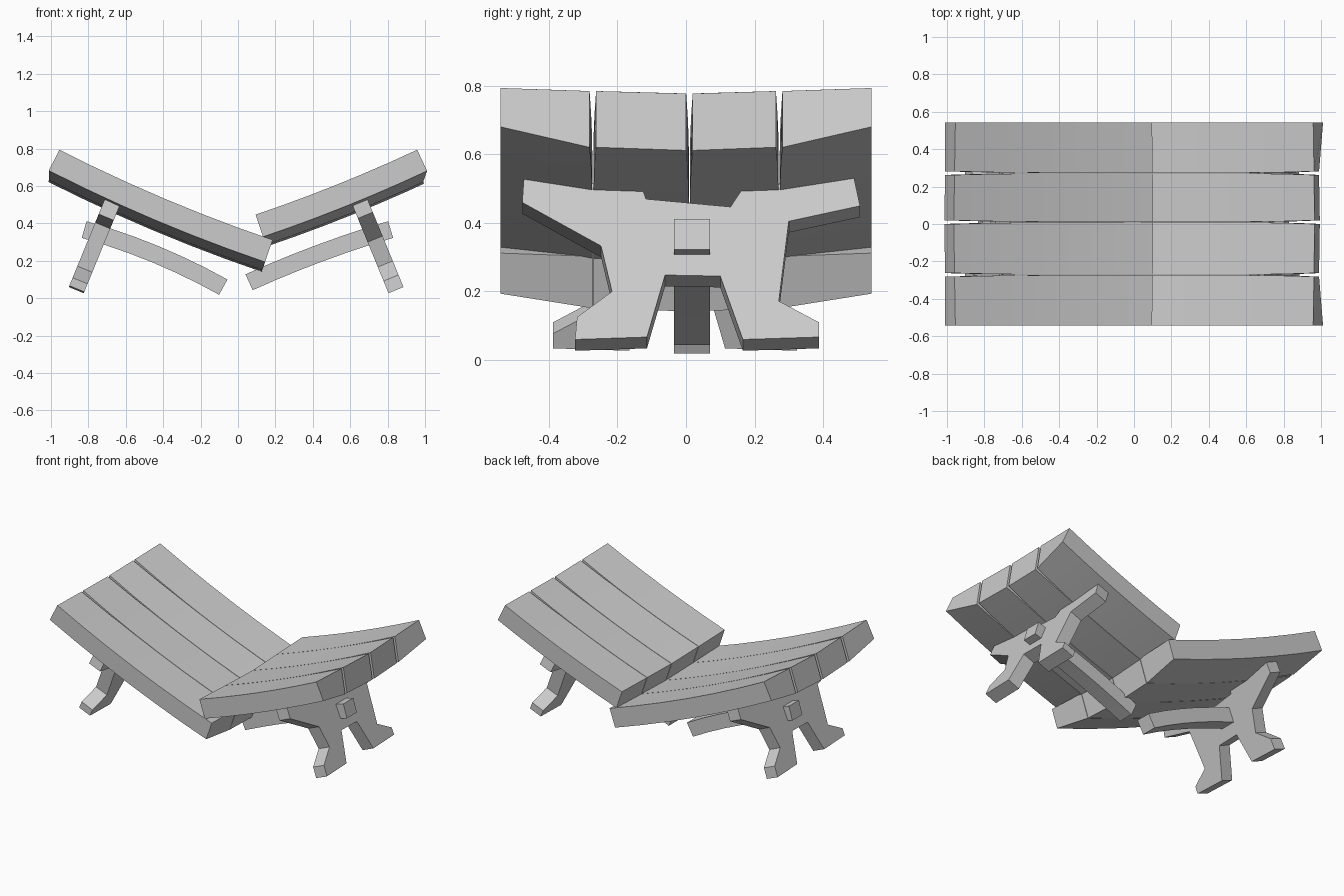
import bpy, bmesh, math
from mathutils import Vector

if "Cube" in bpy.data.objects:
    bpy.data.objects.remove(bpy.data.objects["Cube"])


def finish(name, bm, smooth=False):
    bmesh.ops.recalc_face_normals(bm, faces=bm.faces)
    me = bpy.data.meshes.new(name)
    bm.to_mesh(me)
    bm.free()
    ob = bpy.data.objects.new(name, me)
    bpy.context.collection.objects.link(ob)
    if smooth:
        bpy.ops.object.select_all(action='DESELECT')
        ob.select_set(True)
        bpy.context.view_layer.objects.active = ob
        bpy.ops.object.shade_smooth_by_angle(angle=math.radians(30))
    return ob


def beam(name, a, b, sag, corners, steps=6):
    """Sweep a 4-corner section along a sagging top line a-b (x, z).
    corners(t) gives (y, depth below line, shift along line)."""
    a, b = Vector(a), Vector(b)
    d = b - a
    base_n = Vector((d.y, -d.x)).normalized()
    if base_n.y > 0:
        base_n = -base_n
    bm = bmesh.new()
    rings = []
    for i in range(steps + 1):
        t = i / steps
        p = a + d * t + base_n * sag * 4 * t * (1 - t)
        tan = (d + base_n * sag * 4 * (1 - 2 * t)).normalized()
        n = Vector((tan.y, -tan.x))
        if n.y > 0:
            n = -n
        ring = []
        for y, depth, shift in corners(t):
            q = p + n * depth + tan * shift
            ring.append(bm.verts.new((q.x, y, q.y)))
        rings.append(ring)
    for r, s in zip(rings, rings[1:]):
        for k in range(4):
            bm.faces.new((r[k], r[(k + 1) % 4], s[(k + 1) % 4], s[k]))
    bm.faces.new(rings[0])
    bm.faces.new(rings[-1])
    return finish(name, bm, True)


# Table top halves: four planks each, thicker toward the middle
seams = [-0.542, -0.272, 0.01, 0.272, 0.542]
top_dip = [0.0, 0.010, 0.018, 0.010, 0.0]
bottom = [0.125, 0.170, 0.180, 0.170, 0.125]


def table_half(side, a, b, sag, cut):
    for i in range(4):
        def corners(t, i=i):
            gap = 0.0015 + 0.008 * max(0, 2 * t - 1) ** 2   # seams open at the end
            y0 = seams[i] + (gap if i > 0 else 0)
            y1 = seams[i + 1] - (gap if i < 3 else 0)
            c0 = -cut * (t == 1) * (i > 0)
            c1 = -cut * (t == 1) * (i < 3)
            return [(y0, top_dip[i], 0), (y1, top_dip[i + 1], 0),
                    (y1, bottom[i + 1], c1), (y0, bottom[i], c0)]
        beam(f"{side}_top_plank_{i + 1}", a, b, sag, corners)


table_half("left", (0.185, 0.312), (-0.955, 0.794), 0.022, 0.025)
table_half("right", (0.094, 0.447), (0.958, 0.794), 0.013, 0.045)


# Broken stretcher beams, bowed upward
def stretcher_section(t):
    return [(-0.035, 0, 0), (0.07, 0, 0), (0.07, 0.093, 0), (-0.035, 0.093, 0)]


beam("left_stretcher", (-0.056, 0.1), (-0.81, 0.412), -0.024, stretcher_section)
beam("right_stretcher", (0.04, 0.128), (0.803, 0.412), -0.014, stretcher_section)

# Trestle legs: flat cut-out profile (y, z), leaning outward
profile = [(-.473, .534), (-.478, .46), (-.248, .333), (-.216, .2), (-.318, .125),
           (-.324, .06), (-.114, .067), (-.061, .248), (.1, .245), (.166, .06),
           (.388, .067), (.388, .11), (.271, .172), (.3, .405), (.508, .45),
           (.49, .534), (.28, .514), (.17, .508), (.13, .447), (-.117, .47),
           (-.13, .508), (-.26, .514)]


def trestle(name, side, shift):
    bm = bmesh.new()
    outer = [bm.verts.new((side * (0.69 + shift + 0.41 * (0.535 - z)), side * y, z))
             for y, z in profile]
    face = bm.faces.new(outer)
    ext = bmesh.ops.extrude_face_region(bm, geom=[face], use_keep_orig=True)
    verts = [g for g in ext["geom"] if isinstance(g, bmesh.types.BMVert)]
    bmesh.ops.translate(bm, verts=verts, vec=(-side * 0.08, 0, -0.033))
    finish(name, bm)


trestle("right_trestle_leg", 1, 0.0)
trestle("left_trestle_leg", -1, 0.02)
